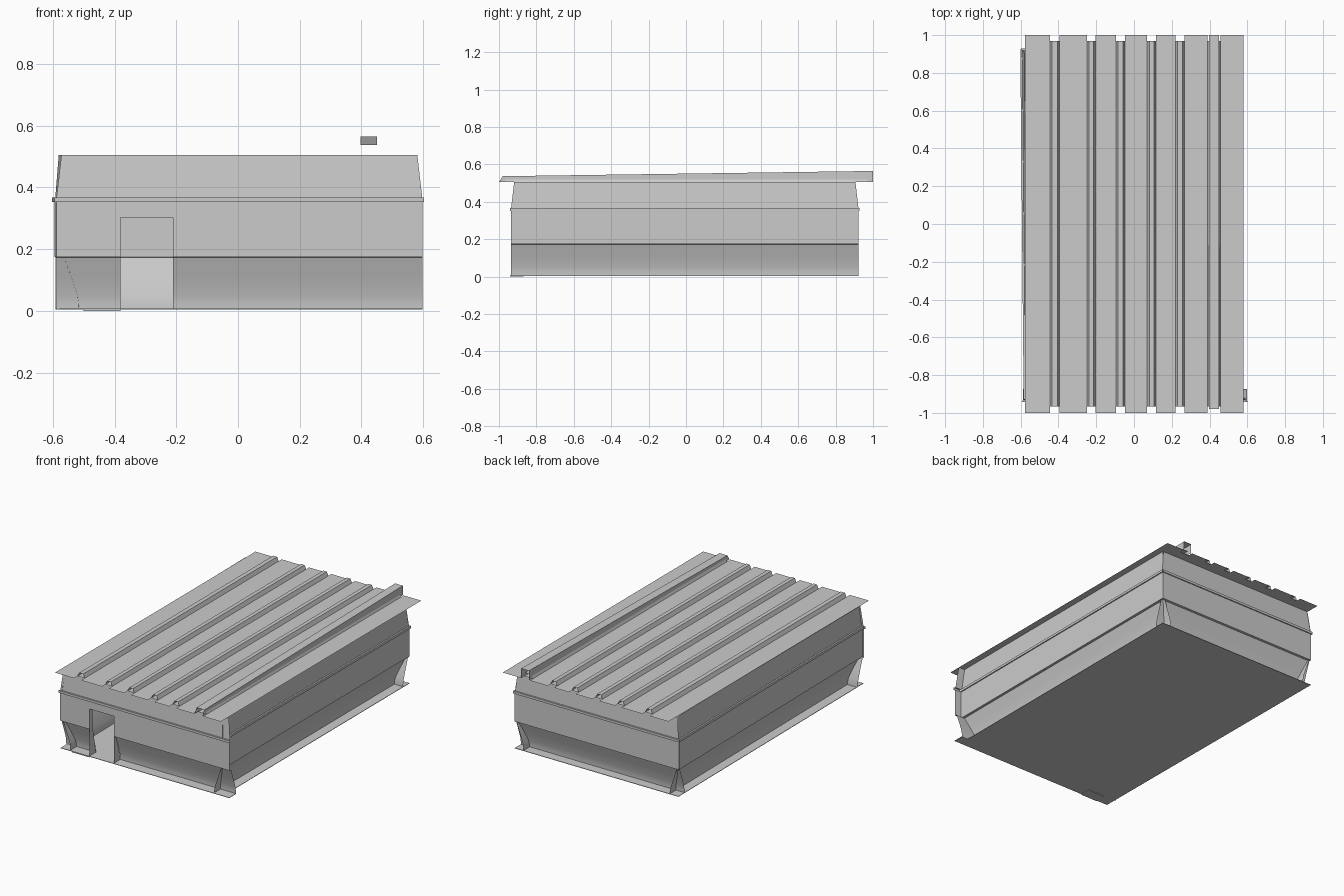
import bpy, math

if "Cube" in bpy.data.objects:
    bpy.data.objects.remove(bpy.data.objects["Cube"])

YF, YB = -0.935, 0.922                # front and back wall planes
XL, XR = -0.588, 0.551                # left and right wall planes
TOP = 0.505                           # roof height

# wall section: (inward offset, height, corner taper)
PROFILE = [(0.062, 0.005, 0), (0.061, 0.025, 0), (0.057, 0.05, 0), (0.037, 0.11, 0),
           (0.014, 0.173, 0), (0, 0.175, 0), (0, 0.352, 0), (-0.007, 0.352, -0.006),
           (-0.007, 0.367, -0.006), (0.003, 0.367, 0), (0.014, TOP, 0.016)]
ABOVE_DOOR = [(0, 0.303, 0)] + PROFILE[6:]


def make(name, verts, faces, smooth=False):
    mesh = bpy.data.meshes.new(name)
    mesh.from_pydata(verts, [], faces)
    ob = bpy.data.objects.new(name, mesh)
    bpy.context.collection.objects.link(ob)
    if smooth:
        bpy.ops.object.select_all(action='DESELECT')
        ob.select_set(True)
        bpy.context.view_layer.objects.active = ob
        bpy.ops.object.shade_smooth_by_angle(angle=math.radians(20))
    return ob


def slab(name, outline, z0, z1):
    n = len(outline)
    v = [(x, y, z) for z in (z0, z1) for x, y in outline]
    f = [tuple(range(n))[::-1], tuple(range(n, 2 * n))]
    f += [(i, (i + 1) % n, (i + 1) % n + n, i + n) for i in range(n)]
    return make(name, v, f)


def wall(name, a0, a1, place, profile=PROFILE, taper=(1, 1), flip=False):
    """Sweep the wall section along its length; place maps (along, offset, z)."""
    v, f = [], []
    for off, z, t in profile:
        v += [place(a0 + t * taper[0], off, z), place(a1 - t * taper[1], off, z)]
    for i in range(0, len(v) - 2, 2):
        q = (i, i + 1, i + 3, i + 2)
        f.append(q[::-1] if flip else q)
    return make(name, v, f, True)


def left_x(y):
    """The left wall drifts slightly outward towards the back."""
    return -0.577 - 0.018 * (y - YF) / (YB - YF)


# floor plate (with the strip under the long front wall) and small door step
slab("floor_plate", [(-0.58, -0.94), (0.597, -0.94), (0.597, YF + 0.062), (XR, YF + 0.062),
                     (XR, YB), (-0.592, YB)], 0.004, 0.007)
slab("door_step", [(-0.50, -0.94), (-0.38, -0.94), (-0.38, -0.87), (-0.50, -0.87)], 0.0, 0.004)

# walls run full length so their ends cross at the corners
D0, D1 = -0.381, -0.211
front = lambda a, o, z: (a, YF + o, z)
wall("front_wall_left", XL, D0, front, taper=(1, 0))
wall("front_wall_right", D1, 0.597, front, taper=(0, 1))
wall("front_wall_over_door", D0, D1, front, ABOVE_DOOR, (0, 0))
wall("back_wall", -0.592, XR, lambda a, o, z: (a, YB - o, z), flip=True)
wall("right_wall", YF, YB, lambda a, o, z: (XR - o, a, z))
wall("left_wall", YF, YB, lambda a, o, z: (left_x(a) + o, a, z), flip=True)

# open doorway with jambs that bridge the recessed lower wall
YD = YF + 0.062
for side, x in (("left", D0), ("right", D1)):
    make("door_jamb_" + side, [(x, YF, 0.005), (x, YD, 0.005), (x, YF + 0.03, 0.175),
                               (x, YF + 0.03, 0.303), (x, YF, 0.303)],
         [(0, 1, 2, 3, 4) if side == "left" else (4, 3, 2, 1, 0)])

# roof panels with notched strips under each rib
RIBS = [(-0.445, -0.395), (-0.25, -0.203), (-0.095, -0.048),
        (0.07, 0.117), (0.22, 0.267), (0.39, 0.457)]
edges = [-0.578] + [e for r in RIBS for e in r] + [0.58]
v, f = [], []
for i in range(len(edges) - 1):
    y0, y1 = (-1, 1) if i % 2 == 0 else (-0.965, 0.97)
    n = len(v)
    v += [(edges[i], y0, TOP), (edges[i + 1], y0, TOP), (edges[i + 1], y1, TOP), (edges[i], y1, TOP)]
    f.append((n, n + 1, n + 2, n + 3))
make("roof_panels", v, f)

# hollow roof ribs, open at both ends
for i, (a, b) in enumerate(RIBS):
    s = 0.011
    sec = [(a, TOP), (a + s, TOP + 0.024), (b - s, TOP + 0.024), (b, TOP)]
    v = [(x, y, z) for y in (-0.965, 0.97) for x, z in sec]
    make("roof_rib_%d" % (i + 1), v, [(j, j + 1, j + 5, j + 4) for j in range(3)])

# taller open channel rising to the back
v = []
for x in (0.397, 0.451):
    v += [(x, -1, TOP), (x, -0.98, 0.537), (x, 1, 0.565), (x, 1, TOP)]
make("roof_channel", v, [(0, 1, 2, 3), (7, 6, 5, 4), (1, 5, 6, 2)])
